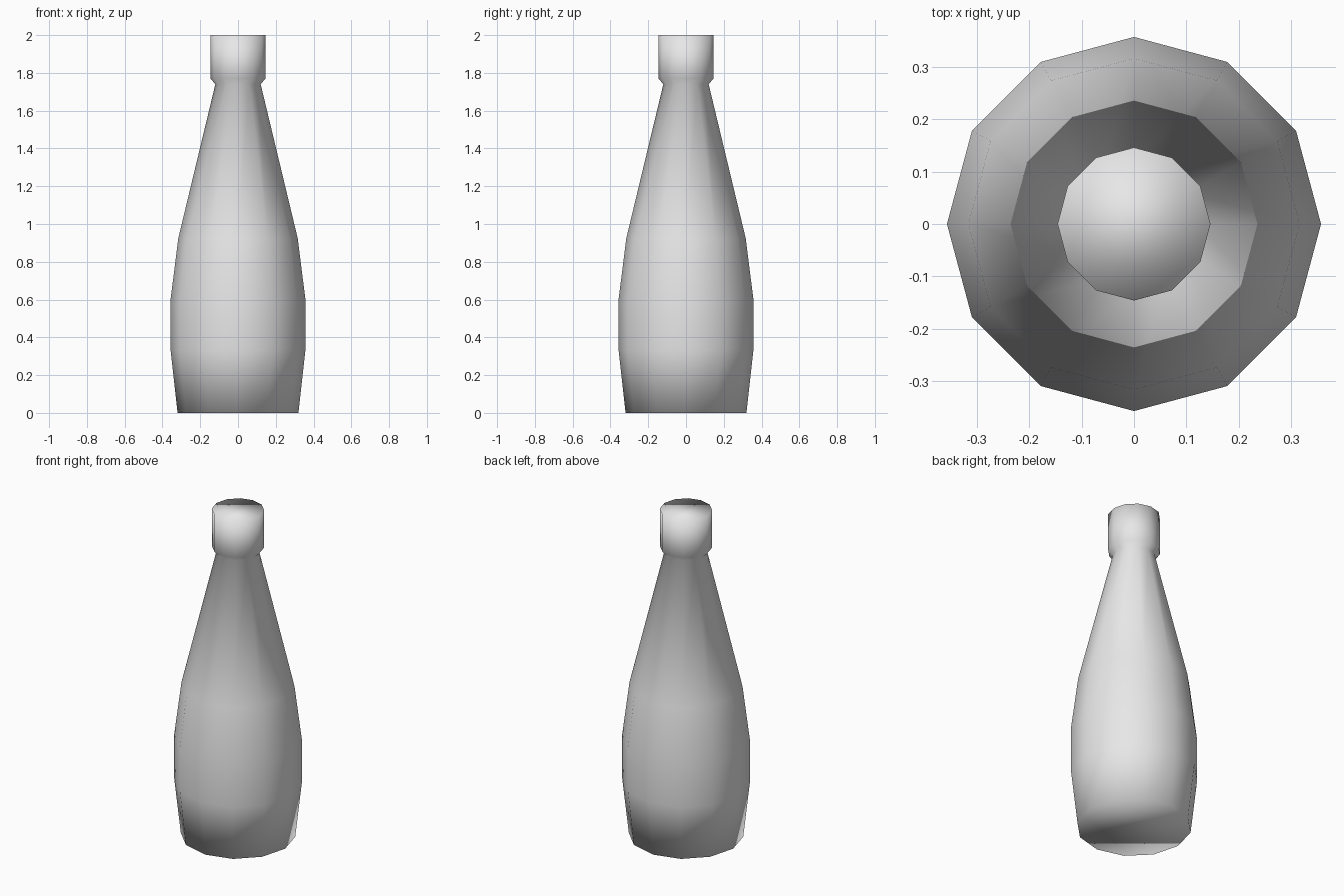
import bpy
import bmesh
from math import cos, sin, tau

cube = bpy.data.objects.get("Cube")
if cube:
    bpy.data.objects.remove(cube, do_unlink=True)

SIDES = 12
# Radius and height from the base up to the mouth
PROFILE = [(0.32, 0), (0.357, 0.335), (0.357, 0.6), (0.316, 0.925),
           (0.12, 1.74), (0.146, 1.77), (0.146, 2)]

# Single plain grey
grey = bpy.data.materials.new("plain_grey")
grey.use_nodes = True
colour = (0.8, 0.8, 0.8, 1)
grey.diffuse_color = colour
grey.node_tree.nodes["Principled BSDF"].inputs["Base Color"].default_value = colour

# Bottle: stacked rings joined by quads, closed at both ends
bm = bmesh.new()
rings = [[bm.verts.new((r * cos(tau * i / SIDES), r * sin(tau * i / SIDES), z))
          for i in range(SIDES)] for r, z in PROFILE]
for low, high in zip(rings, rings[1:]):
    for i in range(SIDES):
        j = (i + 1) % SIDES
        bm.faces.new((low[i], low[j], high[j], high[i]))
bm.faces.new(reversed(rings[0]))
bm.faces.new(rings[-1])

# Fully smooth shading, including the rim and base edges
for face in bm.faces:
    face.smooth = True
mesh = bpy.data.meshes.new("bottle")
bm.to_mesh(mesh)
bm.free()
mesh.materials.append(grey)
bottle = bpy.data.objects.new("bottle", mesh)
bpy.context.collection.objects.link(bottle)
